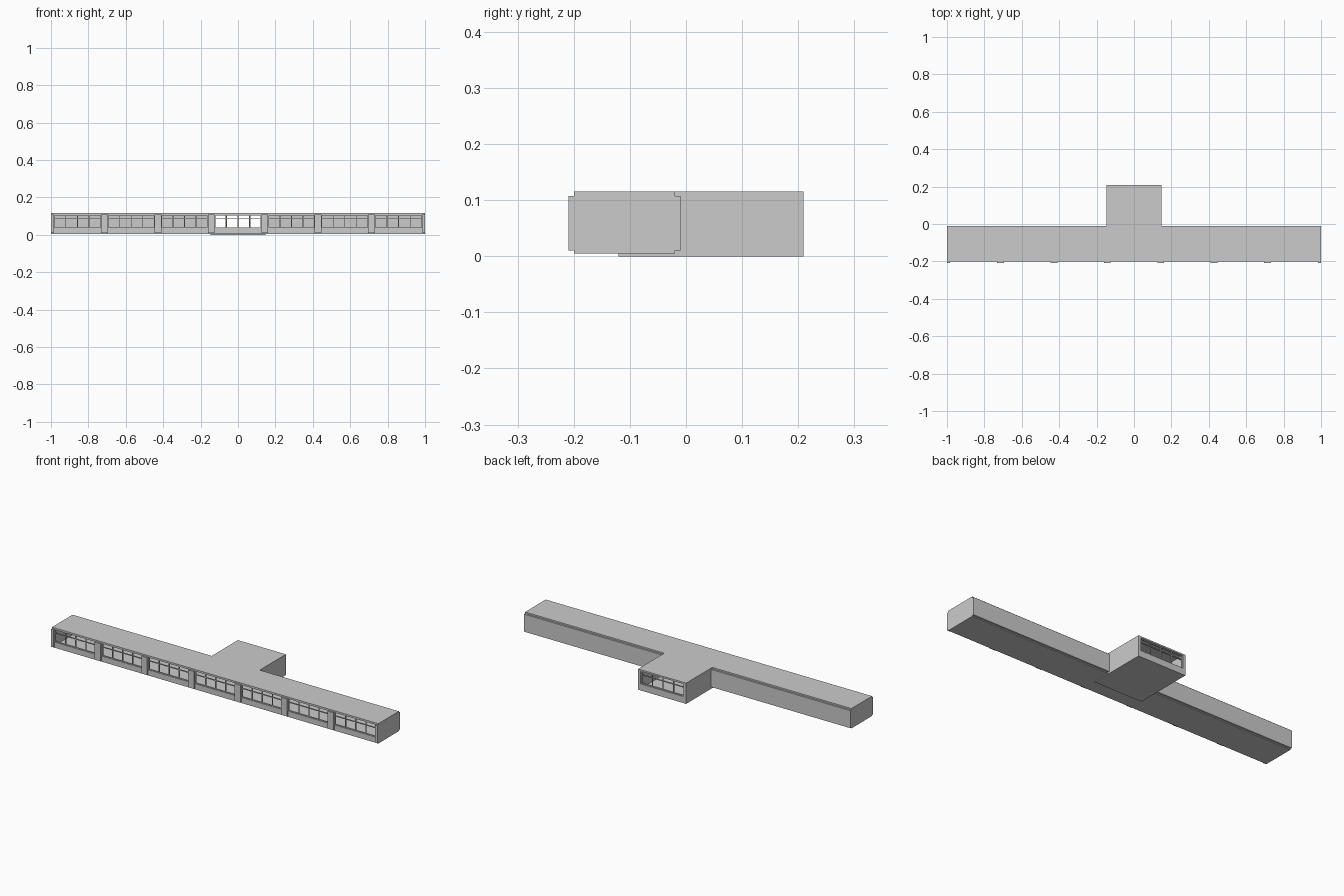
import bpy

if "Cube" in bpy.data.objects:
    bpy.data.objects.remove(bpy.data.objects["Cube"])


def box(name, x0, x1, y0, y1, z0, z1):
    """Axis-aligned box given by its limits."""
    xs, ys, zs = (x0, x1), (y0, y1), (z0, z1)
    verts = [(x, y, z) for x in xs for y in ys for z in zs]
    faces = [(0, 1, 3, 2), (4, 6, 7, 5), (0, 4, 5, 1),
             (2, 3, 7, 6), (0, 2, 6, 4), (1, 5, 7, 3)]
    me = bpy.data.meshes.new(name)
    me.from_pydata(verts, [], faces)
    ob = bpy.data.objects.new(name, me)
    bpy.context.collection.objects.link(ob)
    return ob


def window(name, x0, x1, y, panes=4):
    """Thin window grid: uprights plus one transom and a border."""
    w, d, z0, z1 = 0.002, 0.003, 0.036, 0.107
    for i in range(panes + 1):
        x = x0 + w + (x1 - x0 - 2 * w) * i / panes
        box(name + "_mullion", x - w, x + w, y - d, y + d, z0, z1)
    for z in (z0 + w, 0.085, z1 - w):
        box(name + "_rail", x0, x1, y - d, y + d, z - w, z + w)


WALL = 0.015
STEM = 0.147          # half width of the rear wing
DOOR = 0.132          # half width of its inside

# Long hall: floor and roof slabs
box("hall_floor", -1, 1, -0.20, -0.02, 0.005, 0.012)
box("hall_roof", -1, 1, -0.20, -0.02, 0.107, 0.115)

# Front sill wall
box("front_sill", -0.99, 0.99, -0.20, -0.188, 0.010, 0.036)

# End walls and back walls, mirrored left and right
for s in (-1, 1):
    a, b = sorted((s * 1.0, s * (1 - 0.010)))
    box("end_wall", a, b, -0.20, -0.01, 0.010, 0.107)
    a, b = sorted((s * 1.0, s * DOOR))
    box("back_wall", a, b, -0.022, -0.01, 0.010, 0.107)

# Front pillars
PITCH = 0.2855
pillars = [(i - 3.5) * PITCH for i in range(8)]
edges = []
for x in pillars:
    a, b = max(x - 0.018, -1), min(x + 0.018, 1)
    if abs(x) > 0.9:
        a, b = (-1, -0.985) if x < 0 else (0.985, 1)
    edges.append((a, b))
    box("front_pillar", a, b, -0.209, -0.188, 0.010, 0.107)

# Seven front windows
for left, right in zip(edges, edges[1:]):
    window("front_window", left[1], right[0], -0.194)

# Rear wing: floor, roof, side walls
box("wing_floor", -STEM, STEM, -0.12, 0.209, 0.0, 0.010)
box("wing_roof", -STEM, STEM, -0.02, 0.209, 0.107, 0.115)
for s in (-1, 1):
    a, b = sorted((s * STEM, s * DOOR))
    box("wing_side_wall", a, b, -0.02, 0.209, 0.010, 0.107)

# Rear sill and window
box("wing_sill", -DOOR, DOOR, 0.197, 0.209, 0.010, 0.036)
window("rear_window", -DOOR, DOOR, 0.201)
